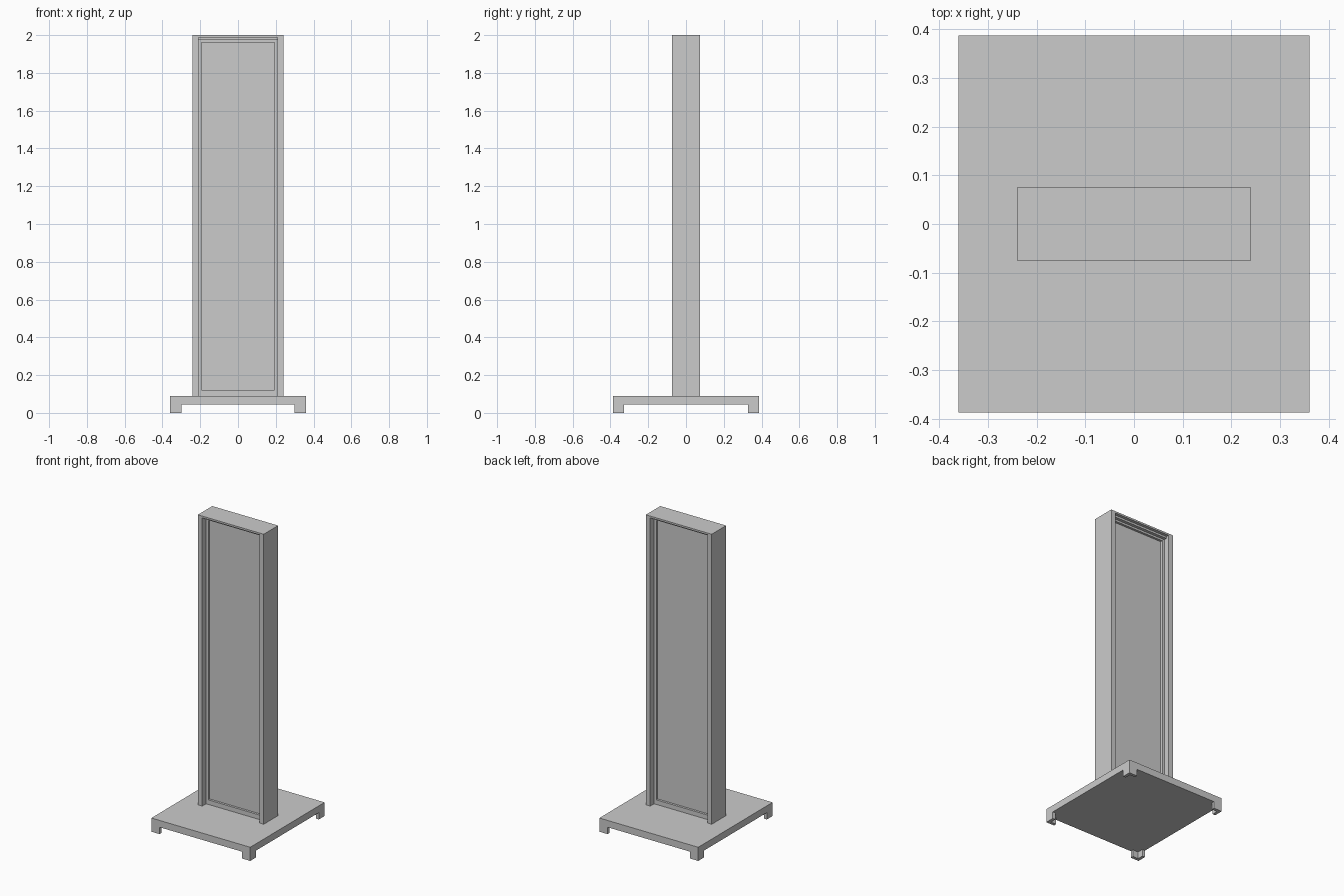
import bpy

if "Cube" in bpy.data.objects:
    bpy.data.objects.remove(bpy.data.objects["Cube"])


def box(name, x0, x1, y0, y1, z0, z1):
    bpy.ops.mesh.primitive_cube_add(
        size=1, location=((x0 + x1) / 2, (y0 + y1) / 2, (z0 + z1) / 2))
    ob = bpy.context.object
    ob.name = name
    ob.scale = (x1 - x0, y1 - y0, z1 - z0)
    bpy.ops.object.transform_apply(location=True, rotation=True, scale=True)
    return ob


def cut(target, *bounds):
    cutter = box("cutter", *bounds)
    mod = target.modifiers.new("cut", 'BOOLEAN')
    mod.operation = 'DIFFERENCE'
    mod.solver = 'EXACT'
    mod.object = cutter
    bpy.context.view_layer.objects.active = target
    bpy.ops.object.modifier_apply(modifier=mod.name)
    bpy.data.objects.remove(cutter, do_unlink=True)


# Base plate with four angle-shaped corner feet
BX, BY, FOOT, WALL, UNDER, TOP = 0.36, 0.387, 0.06, 0.02, 0.045, 0.09
base = box("base_plate", -BX, BX, -BY, BY, 0, TOP)
cut(base, -BX + FOOT, BX - FOOT, -1, 1, -0.1, UNDER)
cut(base, -1, 1, -BY + FOOT, BY - FOOT, -0.1, UNDER)
cut(base, -BX + WALL, BX - WALL, -BY + WALL, BY - WALL, -0.1, UNDER)

# Upright frame, recessed in steps on the front and the back
frame = box("upright_frame", -0.24, 0.24, -0.075, 0.075, TOP, 2.0)
# half width, bottom, top, distance of the recess floor from the centre
steps = [(0.208, 0.0, 1.988, 0.055),
         (0.208, 0.0, 1.975, 0.035),
         (0.192, 0.12, 1.962, 0.02)]
for w, z0, z1, depth in steps:
    cut(frame, -w, w, -0.2, -depth, z0, z1)
    cut(frame, -w, w, depth, 0.2, z0, z1)
